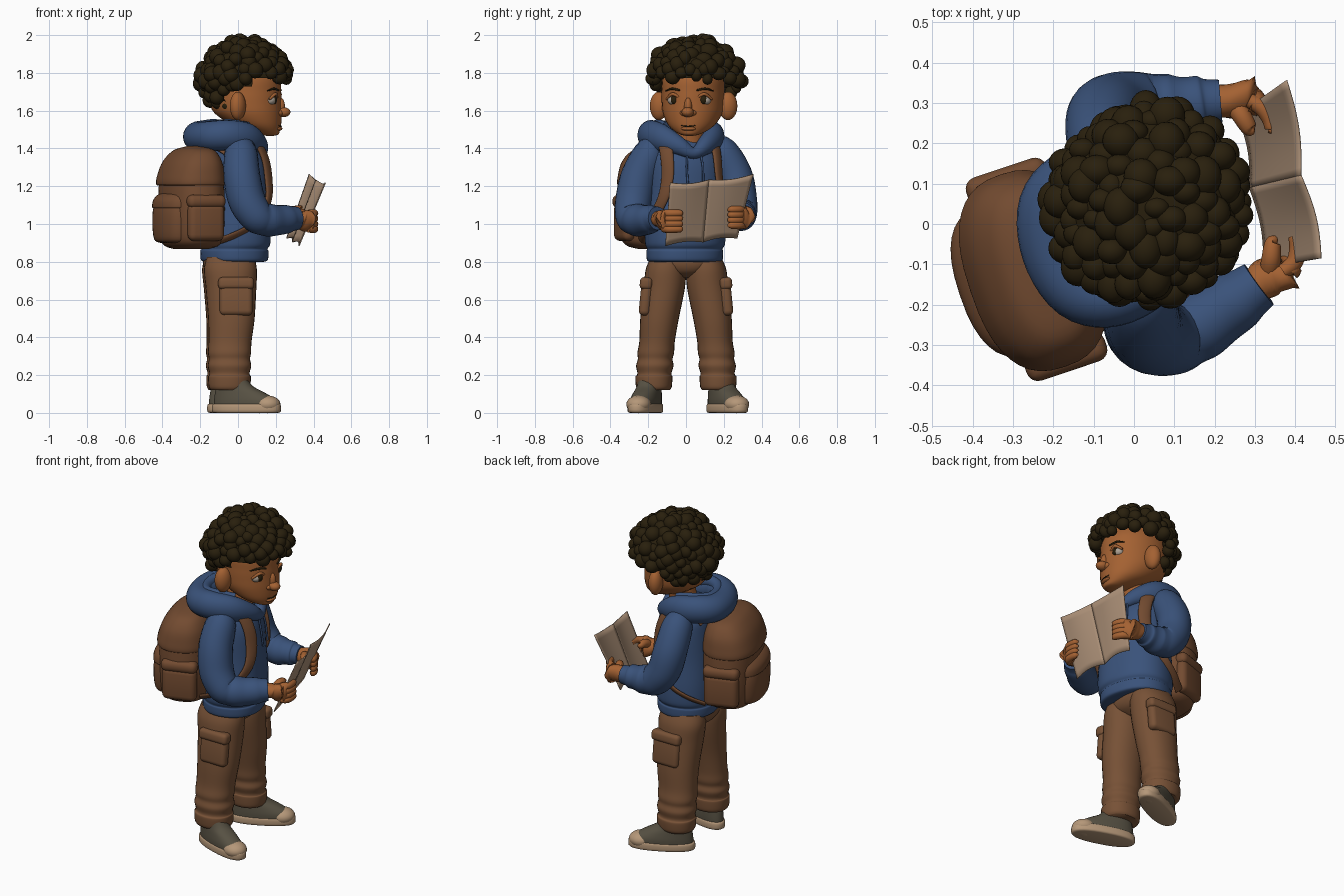
import bpy, bmesh, math, random
from mathutils import Vector, Matrix

random.seed(4)


def material(name, rgb):
    m = bpy.data.materials.new(name)
    m.diffuse_color = (*rgb, 1)
    return m


SKIN = material("skin", (.37, .12, .032))
BLUE = material("blue cloth", (.042, .085, .195))
PANTS = material("brown cloth", (.185, .083, .037))
PACK = material("pack brown", (.17, .07, .03))
HAIR = material("dark hair", (.022, .014, .004))
SHOE = material("grey canvas", (.095, .082, .056))
SOLE = material("cream rubber", (.46, .31, .19))
PAPER = material("paper", (.42, .285, .19))
WHITE = material("eye white", (.42, .36, .30))

I = Matrix.Identity(4)
BODY = Matrix.Rotation(math.radians(18.5), 4, 'Z')          # upper body is turned
HEAD = Matrix.Translation((.02, .04, 0)) @ Matrix.Rotation(math.radians(-8), 4, 'Z')


def finish(bm, name, mat, frame=I, angle=55):
    bmesh.ops.transform(bm, matrix=frame, verts=bm.verts)
    bmesh.ops.recalc_face_normals(bm, faces=bm.faces)
    me = bpy.data.meshes.new(name)
    bm.to_mesh(me)
    bm.free()
    for p in me.polygons:
        p.use_smooth = True
    me.set_sharp_from_angle(angle=math.radians(angle))
    me.materials.append(mat)
    ob = bpy.data.objects.new(name, me)
    bpy.context.collection.objects.link(ob)
    return ob


def spline(pts, steps, closed):
    # smooth Catmull-Rom resampling of points with radii
    n, out = len(pts), []
    get = lambda i: pts[i % n] if closed else pts[max(0, min(n - 1, i))]
    for i in range(n if closed else n - 1):
        a, b, c, d = (get(i + k) for k in (-1, 0, 1, 2))
        for s in range(steps):
            t = s / steps
            out.append([.5 * (2 * q + (r - p) * t + (2 * p - 5 * q + 4 * r - w) * t * t
                              + (3 * q - p - 3 * r + w) * t ** 3) for p, q, r, w in zip(a, b, c, d)])
    if not closed:
        out.append(list(pts[-1]))
    return out


def sweep(name, pts, mat, frame=I, up=(1, 0, 0), hub=None, level=False, closed=False, n=24, steps=5, e=2):
    # pts: x, y, z, half width, half thickness; level keeps every ring horizontal
    pts = [p if len(p) == 5 else (*p, p[3]) for p in pts]
    path = spline(pts, steps, closed)
    bm, rings, m = bmesh.new(), [], len(path)
    for i, p in enumerate(path):
        c = Vector(p[:3])
        q0 = path[(i - 1) % m] if closed else path[max(i - 1, 0)]
        q1 = path[(i + 1) % m] if closed else path[min(i + 1, m - 1)]
        t = Vector((0, 0, 1)) if level else (Vector(q1[:3]) - Vector(q0[:3])).normalized()
        u = (c - Vector(hub)) if hub else Vector(up)
        side = t.cross(u).normalized()
        nor = side.cross(t)
        ring = []
        for k in range(n):
            ca, sa = math.cos(2 * math.pi * k / n), math.sin(2 * math.pi * k / n)
            ca, sa = (math.copysign(abs(v) ** (2 / e), v) for v in (ca, sa))
            ring.append(bm.verts.new(c + side * ca * max(p[3], .002) + nor * sa * max(p[4], .002)))
        rings.append(ring)
    for i in range(m if closed else m - 1):
        a, b = rings[i], rings[(i + 1) % m]
        for k in range(n):
            bm.faces.new((a[k], a[(k + 1) % n], b[(k + 1) % n], b[k]))
    if not closed:
        bm.faces.new(rings[0])
        bm.faces.new(rings[-1])
    return finish(bm, name, mat, frame)


def blob(name, c, r, mat, frame=I, rot=I):
    bm = bmesh.new()
    bmesh.ops.create_uvsphere(bm, u_segments=24, v_segments=16, radius=1)
    return finish(bm, name, mat, frame @ Matrix.Translation(c) @ rot @ Matrix.Diagonal((*r, 1)))


def box(name, c, size, mat, frame=I, bevel=.02):
    bm = bmesh.new()
    bmesh.ops.create_cube(bm, size=1)
    bmesh.ops.scale(bm, vec=size, verts=bm.verts)
    bmesh.ops.bevel(bm, geom=bm.edges[:], offset=bevel, segments=4, profile=.5, affect='EDGES')
    return finish(bm, name, mat, frame @ Matrix.Translation(c))


# head and neck
sweep("head", [(.15, 0, 1.467, .02), (.145, 0, 1.474, .05, .05), (.115, 0, 1.495, .09, .088), (.075, 0, 1.53, .128, .135),
               (.035, 0, 1.585, .157, .178), (.02, 0, 1.64, .165, .192), (.015, 0, 1.70, .166, .195),
               (.01, 0, 1.78, .16, .19), (0, 0, 1.88, .11, .13), (0, 0, 1.92, .03)], SKIN, HEAD, level=True, n=32)
sweep("neck", [(-.02, .02, 1.33, .09), (0, .02, 1.45, .08), (.02, .03, 1.58, .08)], SKIN, level=True)
blob("nose", (.222, 0, 1.592), (.038, .032, .026), SKIN, HEAD)
blob("nose_base", (.2, 0, 1.588), (.03, .045, .022), SKIN, HEAD)
blob("nose_bridge", (.205, 0, 1.62), (.026, .021, .05), SKIN, HEAD)
blob("lower_lip", (.196, 0, 1.505), (.02, .04, .012), SKIN, HEAD)
sweep("mouth", [(.186, -.056, 1.53, .001), (.204, -.03, 1.52, .003), (.211, 0, 1.517, .003),
                (.204, .03, 1.52, .003), (.186, .056, 1.53, .001)], HAIR, HEAD, up=(0, 0, 1), n=8)
for s, side in ((-1, "right"), (1, "left")):
    blob(side + "_ear", (.005, s * .185, 1.625), (.04, .05, .075), SKIN, HEAD, Matrix.Rotation(s * .35, 4, 'Z'))
    blob(side + "_eye", (.164, s * .082, 1.655), (.03, .034, .026), WHITE, HEAD)
    blob(side + "_iris", (.180, s * .077, 1.657), (.019, .022, .024), HAIR, HEAD)
    sweep(side + "_eyelid", [(.165, s * .122, 1.66, .006), (.193, s * .085, 1.688, .009),
                             (.195, s * .045, 1.667, .006)], SKIN, HEAD, up=(0, 0, 1), n=10)
    sweep(side + "_eyebrow", [(.155, s * .127, 1.705, .003), (.184, s * .09, 1.716, .006),
                              (.203, s * .045, 1.708, .005)], HAIR, HEAD, up=(0, 0, 1), n=10)


# curly hair: shell plus bumps above a stepped hairline
def hairy(p):
    return p.z > (1.58 if p.x < -.05 else 1.715 if p.x < .09 else 1.755)


HC = Vector((.04, .05, 1.772))
bm = bmesh.new()
bmesh.ops.create_uvsphere(bm, u_segments=40, v_segments=28, radius=1)
bmesh.ops.transform(bm, matrix=Matrix.Translation(HC) @ Matrix.Diagonal((.23, .23, .2, 1)), verts=bm.verts)
bmesh.ops.delete(bm, geom=[v for v in bm.verts if not hairy(v.co)], context='VERTS')
N = 190
for i in range(N):
    z = 1 - 2 * (i + .5) / N
    a, r = i * 2.39996, math.sqrt(1 - z * z)
    p = HC + Vector((.224 * r * math.cos(a), .224 * r * math.sin(a), .19 * z))
    p += Vector([random.uniform(-.013, .013) for _ in range(3)])
    if hairy(p):
        q = random.uniform(.03, .046)
        bmesh.ops.create_icosphere(bm, subdivisions=3, radius=q, matrix=Matrix.Translation(p)
                                   @ Matrix.Diagonal((1, random.uniform(.8, 1.2), 1, 1)))
finish(bm, "curly_hair", HAIR, angle=80)

# hooded top
sweep("hoodie_body", [(-.02, 0, .80, .18, .15), (-.02, 0, .81, .2, .17), (-.02, 0, .855, .203, .173),
                      (-.02, 0, .868, .2, .168), (-.015, 0, .90, .212, .178), (-.015, 0, 1.0, .212, .178),
                      (-.015, 0, 1.15, .2, .168), (-.015, 0, 1.3, .195, .155), (-.025, 0, 1.38, .18, .135),
                      (-.03, 0, 1.43, .14, .115), (-.03, 0, 1.46, .09, .09)], BLUE, BODY, level=True, n=36, e=2.25)
hood = [(.125, 0, 1.375, .03, .03), (.095, .075, 1.415, .045, .05), (.01, .145, 1.455, .06, .075),
        (-.1, .16, 1.47, .07, .08), (-.18, .11, 1.465, .08, .08), (-.205, 0, 1.46, .085, .08)]
sweep("hood", hood + [(x, -y, z, a, b) for x, y, z, a, b in hood[-2:0:-1]], BLUE, BODY,
      up=(0, 0, 1), closed=True)
sweep("hood_inner_fold", [(.06 + .9 * (x - .06), y * .8, z + .05, .03, .035) for x, y, z, a, b in
                          hood[2:] + [(p[0], -p[1], *p[2:]) for p in hood[-2:1:-1]]], BLUE, BODY, up=(0, 0, 1))
for s in (-1, 1):
    sweep("drawstring", [(.13, s * .035, 1.38, .006), (.148, s * .045, 1.3, .006), (.16, s * .042, 1.2, .006)],
          BLUE, BODY, n=8)
sweep("right_sleeve", [(.01, -.13, 1.41, .05), (.015, -.18, 1.385, .085), (.02, -.245, 1.26, .097),
                       (.045, -.275, 1.13, .098), (.095, -.285, 1.045, .09), (.13, -.27, 1.025, .084),
                       (.165, -.25, 1.02, .087), (.21, -.22, 1.02, .08), (.255, -.19, 1.025, .076),
                       (.28, -.172, 1.028, .068), (.31, -.15, 1.03, .062)], BLUE, up=(.3, .5, 1))
sweep("left_sleeve", [(-.06, .13, 1.41, .05), (-.075, .185, 1.385, .085), (-.075, .255, 1.26, .095),
                      (-.05, .28, 1.14, .095), (.005, .288, 1.065, .09), (.05, .29, 1.048, .082),
                      (.09, .29, 1.045, .082), (.13, .295, 1.045, .07), (.165, .3, 1.045, .068),
                      (.18, .302, 1.045, .058), (.215, .305, 1.045, .053)], BLUE, up=(.5, 0, 1))


# hands: palm, four fingers wrapped over the outside of the sheet, thumb inside
def hand(side, wrist, palm, knuckle, bend, tip, thumb):
    sweep(side + "_palm", [(*wrist, .04), (*palm, .055, .042), (*knuckle, .062, .04), (*bend, .056, .024)],
          SKIN, up=(-.4, .1 if side == "left" else -.3, 0), n=16)
    for i in range(4):
        z = knuckle[2] + .042 - .028 * i
        sweep(side + "_finger", [(knuckle[0], knuckle[1], z, .018), (bend[0], bend[1], z, .021),
                                 ((bend[0] + tip[0]) / 2 + .006, (bend[1] + tip[1]) / 2, z, .02),
                                 (tip[0], tip[1], z, .017), (tip[0] - .004, tip[1] * 1.02, z, .005)],
              SKIN, up=(0, 0, 1), n=12)
    sweep(side + "_thumb", [(*palm, .026), ((palm[0] + thumb[0]) / 2, (palm[1] + thumb[1]) / 2, thumb[2], .024),
                            (*thumb, .019), (thumb[0] + .01, thumb[1] * .98, thumb[2] + .004, .004)],
          SKIN, up=(0, 0, 1), n=12)


hand("right", (.295, -.16, 1.03), (.335, -.13, 1.022), (.37, -.118, 1.015), (.398, -.095, 1.015), (.4, -.028, 1.015),
     (.345, -.045, 1.055))
hand("left", (.2, .305, 1.045), (.245, .305, 1.043), (.285, .307, 1.035), (.318, .288, 1.035), (.343, .235, 1.035),
     (.288, .235, 1.07))

# open sheet held in both hands, two halves meeting at a crease
top = [Vector(v) for v in ((.46, -.085, 1.22), (.41, .12, 1.235), (.375, .355, 1.265))]
low = [Vector(v) for v in ((.32, -.11, .885), (.285, .09, .905), (.255, .27, .925))]
for k, side in ((0, "right"), (1, "left")):
    bm, rows, C, R = bmesh.new(), [], 12, 10
    for j in range(R + 1):
        row = []
        for i in range(C + 1):
            t, h = i / C, j / R
            p = low[k].lerp(low[k + 1], t).lerp(top[k].lerp(top[k + 1], t), h)
            p.x += .012 * math.sin(math.pi * t)
            p.z -= .025 * math.sin(math.pi * t) * (h - .5)
            row.append(bm.verts.new(p))
        rows.append(row)
    for j in range(R):
        for i in range(C):
            bm.faces.new((rows[j][i], rows[j][i + 1], rows[j + 1][i + 1], rows[j + 1][i]))
    sheet = finish(bm, side + "_paper_half", PAPER)
    sheet.modifiers.new("thickness", 'SOLIDIFY').thickness = .006

# backpack
PY = -.03
sweep("backpack_body", [(-.27, PY, .868, .14, .08), (-.27, PY, .885, .2, .125), (-.27, PY, .93, .235, .148),
                        (-.27, PY, 1.05, .25, .155), (-.27, PY, 1.2, .246, .152), (-.265, PY, 1.31, .23, .135),
                        (-.255, PY, 1.37, .19, .1), (-.25, PY, 1.395, .1, .06), (-.25, PY, 1.4, .03, .02)],
      PACK, BODY, level=True, n=40, e=2.5)
sweep("backpack_lid", [(-.275, PY, 1.205, .235, .15), (-.275, PY, 1.21, .25, .162), (-.273, PY, 1.25, .249, .16),
                       (-.265, PY, 1.33, .23, .137), (-.256, PY, 1.39, .175, .09), (-.255, PY, 1.412, .06, .03)],
      PACK, BODY, level=True, n=40, e=2.5)
sweep("backpack_front_pocket", [(-.355, PY, .90, .13, .07), (-.362, PY, .92, .17, .095), (-.365, PY, 1.02, .185, .1),
                                (-.36, PY, 1.1, .18, .095), (-.35, PY, 1.14, .16, .07)],
      PACK, BODY, level=True, n=32, e=2.4)
sweep("front_pocket_flap", [(-.36, PY, 1.085, .18, .098), (-.36, PY, 1.09, .19, .106), (-.358, PY, 1.13, .186, .1),
                            (-.35, PY, 1.16, .165, .075), (-.34, PY, 1.165, .1, .04)],
      PACK, BODY, level=True, n=32, e=2.4)
for s in (-1, 1):
    box("backpack_side_pocket", (-.265, PY + s * .225, 1.01), (.2, .07, .2), PACK, BODY, .034)
    box("side_pocket_flap", (-.265, PY + s * .228, 1.12), (.21, .075, .07), PACK, BODY, .03)
    sweep("shoulder_strap", [(-.14, s * .12, 1.38, .034, .013), (-.07, s * .13, 1.46, .036, .014),
                             (.04, s * .138, 1.445, .037, .015), (.1, s * .14, 1.36, .037, .015),
                             (.122, s * .145, 1.24, .036, .014), (.11, s * .172, 1.12, .03, .012),
                             (.03, s * .214, 1.01, .024, .01), (-.07, s * .215, .95, .024, .01),
                             (-.17, s * .19, .91, .024, .01)], PACK, BODY, hub=(-.02, 0, 1.2), n=16)
sweep("carry_handle", [(-.2, PY - .05, 1.39, .012), (-.19, PY - .035, 1.42, .012), (-.19, PY + .035, 1.42, .012),
                       (-.2, PY + .05, 1.39, .012)], PACK, BODY, n=10)

# trousers with cargo pockets and rolled cuffs, then shoes
sweep("trouser_hips", [(-.045, 0, .715, .04, .07), (-.045, 0, .745, .13, .12), (-.045, 0, .79, .19, .14),
                       (-.04, 0, .845, .175, .13)], PANTS, level=True, n=32, e=2.2)
for s, side, dx, foot, yaw in ((-1, "right", .005, (.045, -.215), -18), (1, "left", -.005, (.012, .218), 26)):
    leg = [(-.045, .1, .825, .085, .125), (-.045, .107, .76, .106, .14), (-.042, .115, .66, .109, .134),
           (-.04, .14, .5, .102, .123), (-.047, .153, .38, .094, .114), (-.05, .16, .32, .097, .114),
           (-.05, .163, .285, .092, .109), (-.05, .165, .25, .099, .115), (-.05, .167, .215, .091, .107),
           (-.05, .168, .2, .092, .108), (-.05, .17, .19, .098, .113), (-.05, .17, .14, .095, .11),
           (-.05, .17, .122, .086, .1)]
    sweep(side + "_trouser_leg", [(x + dx, s * y, *r) for x, y, *r in leg], PANTS, level=True, n=28, e=2.15)
    tilt = Matrix.Translation((-.015 + dx, s * .213, .61)) @ Matrix.Rotation(s * .1, 4, 'X')
    box(side + "_cargo_pocket", (0, 0, 0), (.175, .06, .19), PANTS, tilt, .026)
    box(side + "_cargo_flap", (0, s * .006, .075), (.19, .066, .065), PANTS, tilt, .022)
    F = Matrix.Translation((*foot, 0)) @ Matrix.Rotation(math.radians(yaw), 4, 'Z')
    sweep(side + "_sole", [(0, 0, 0, .06, .172), (0, 0, .008, .07, .188), (0, 0, .04, .07, .188),
                           (0, 0, .048, .064, .18)], SOLE, F, level=True, n=32, e=2.4, steps=3)
    sweep(side + "_shoe_upper", [(0, 0, .04, .066, .18), (-.008, 0, .07, .066, .17), (-.035, 0, .105, .062, .138),
                                 (-.065, 0, .14, .058, .1), (-.08, 0, .18, .055, .082)],
          SHOE, F, level=True, n=28, e=2.3)
    blob(side + "_toe_cap", (.116, 0, .045), (.07, .065, .047), SOLE, F)
    for x, z in ((.07, .102), (.045, .12), (.022, .138)):
        sweep(side + "_lace", [(x - .012, -.042, z - .016, .006), (x, 0, z, .007), (x - .012, .042, z - .016, .006)],
              SHOE, F, up=(0, 0, 1), n=8)
